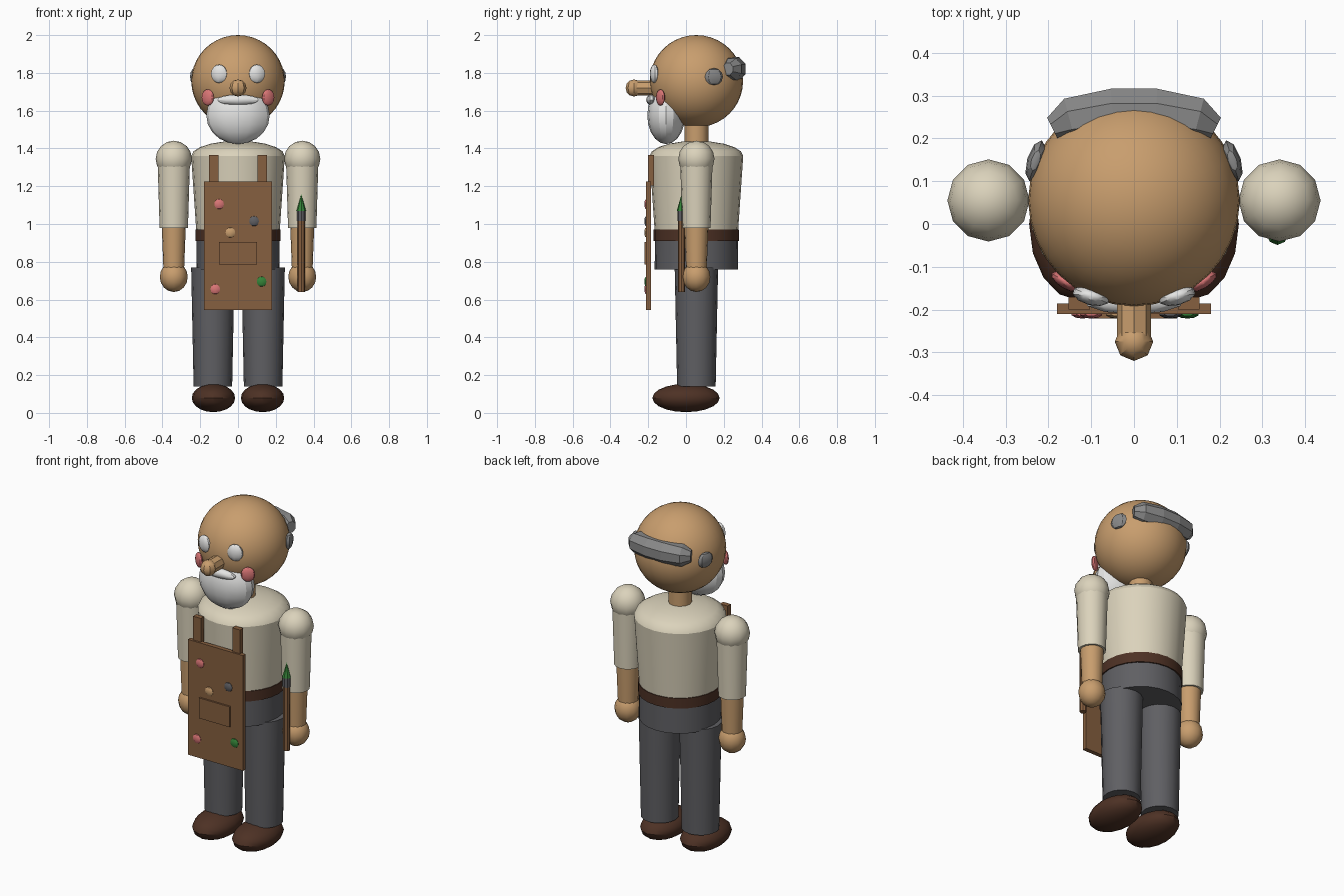
import bpy, math
from mathutils import Vector

cube = bpy.data.objects.get("Cube")
if cube:
    bpy.data.objects.remove(cube, do_unlink=True)


def material(name, r, g, b):
    m = bpy.data.materials.new(name)
    m.use_nodes = True
    m.diffuse_color = (r, g, b, 1)
    m.node_tree.nodes["Principled BSDF"].inputs["Base Color"].default_value = (r, g, b, 1)
    return m


skin = material("skin tan", 0.58, 0.34, 0.155)
shirt = material("cream cloth", 0.71, 0.65, 0.50)
apron = material("brown apron", 0.24, 0.115, 0.05)
trousers = material("dark grey cloth", 0.115, 0.115, 0.125)
leather = material("dark leather", 0.075, 0.031, 0.018)
white = material("white", 0.78, 0.78, 0.77)
grey = material("grey hair", 0.25, 0.25, 0.25)
pink = material("pink", 0.70, 0.18, 0.18)
green = material("green", 0.035, 0.23, 0.04)

CY = 0.055  # depth of the body axis
SIDES = (("left", 1), ("right", -1))


def finish(name, mat, angle=32):
    o = bpy.context.object
    o.name = name
    o.data.materials.append(mat)
    bpy.ops.object.transform_apply(location=False, rotation=True, scale=True)
    if angle:
        bpy.ops.object.shade_smooth_by_angle(angle=math.radians(angle))
    return o


def ball(name, mat, loc, radii, seg=12, rings=8, rot=(0, 0, 0), angle=32):
    bpy.ops.mesh.primitive_uv_sphere_add(segments=seg, ring_count=rings, radius=1,
                                         location=loc, rotation=rot)
    bpy.context.object.scale = radii
    return finish(name, mat, angle)


def tube(name, mat, x, y, z0, z1, r0, r1, seg=16):
    bpy.ops.mesh.primitive_cone_add(vertices=seg, radius1=r0, radius2=r1, depth=z1 - z0,
                                    location=(x, y, (z0 + z1) / 2))
    return finish(name, mat)


def box(name, mat, loc, size):
    bpy.ops.mesh.primitive_cube_add(size=1, location=loc)
    bpy.context.object.scale = size
    return finish(name, mat, 0)


# Head and neck
ball("head", skin, (0, CY, 1.756), (0.247, 0.247, 0.244), 32, 20)
tube("neck", skin, 0, CY, 1.40, 1.56, 0.063, 0.063, 12)

# Nose pointing forward with a rounded tip
bpy.ops.mesh.primitive_cylinder_add(vertices=8, radius=0.04, depth=0.15,
                                    location=(0, -0.205, 1.72), rotation=(math.pi / 2, 0, 0))
finish("nose", skin)
ball("nose_tip", skin, (0, -0.275, 1.72), (0.045, 0.045, 0.045), 8, 6)

# Beard and moustache
ball("beard", white, (0, -0.105, 1.575), (0.168, 0.1, 0.152), 16, 10, angle=20)
ball("moustache", white, (0, -0.183, 1.657), (0.115, 0.028, 0.028), 10, 8)

# Eyes, cheeks and side hair
for side, s in SIDES:
    ball(side + "_eye", white, (0.1 * s, -0.168, 1.795), (0.045, 0.022, 0.049), 10, 8,
         (0, 0, 0.25 * s))
    ball(side + "_cheek", pink, (0.16 * s, -0.135, 1.67), (0.038, 0.016, 0.043), 12, 8,
         (0, 0, 0.55 * s))
    ball(side + "_side_hair", grey, (0.23 * s, 0.148, 1.78), (0.02, 0.05, 0.045), 8, 6,
         (0, 0, 0.3 * s))

# Hair band round the back of the head, swept along an arc
path = [(-0.19, 0.222, 0.5), (-0.15, 0.242, 0.9), (-0.05, 0.258, 1),
        (0.05, 0.258, 1), (0.15, 0.242, 0.9), (0.19, 0.222, 0.5)]
verts, faces, n = [], [], 8
for i, (x, y, k) in enumerate(path):
    a, b = path[max(i - 1, 0)], path[min(i + 1, len(path) - 1)]
    out = Vector((a[1] - b[1], b[0] - a[0], 0)).normalized()
    for j in range(n):
        t = math.tau * (j + 0.5) / n
        p = Vector((x, y, 1.82)) + out * 0.063 * k * math.cos(t)
        verts.append((p.x, p.y, p.z + 0.068 * k * math.sin(t)))
for i in range(len(path) - 1):
    for j in range(n):
        c, d = i * n + j, i * n + (j + 1) % n
        faces.append((c, c + n, d + n, d))
faces += [tuple(range(n)), tuple(reversed(range(len(verts) - n, len(verts))))]
mesh = bpy.data.meshes.new("back_hair")
mesh.from_pydata(verts, [], faces)
mesh.materials.append(grey)
bpy.context.collection.objects.link(bpy.data.objects.new("back_hair", mesh))

# Torso, belt and hips
tube("torso", shirt, 0, CY, 0.95, 1.36, 0.22, 0.248, 24)
ball("shoulder_yoke", shirt, (0, CY, 1.36), (0.248, 0.248, 0.08), 24, 10)
tube("belt", leather, 0, CY, 0.91, 0.97, 0.226, 0.226, 24)
tube("hips", trousers, 0, CY, 0.76, 0.915, 0.221, 0.219, 24)

# Arms, legs and shoes
for side, s in SIDES:
    x = 0.34 * s
    ball(side + "_shoulder", shirt, (x, CY, 1.345), (0.096, 0.096, 0.096), 12, 8)
    tube(side + "_sleeve", shirt, x, CY, 0.98, 1.34, 0.075, 0.086)
    tube(side + "_forearm", skin, x, CY, 0.74, 1.0, 0.054, 0.064)
    ball(side + "_hand", skin, (x, CY, 0.72), (0.074, 0.074, 0.08), 12, 8)
    tube(side + "_leg", trousers, 0.133 * s, CY, 0.14, 0.77, 0.102, 0.115)
    ball(side + "_shoe", leather, (0.13 * s, 0, 0.079), (0.115, 0.178, 0.075), 16, 10)

# Apron with straps and pocket
box("apron_panel", apron, (0, -0.198, 0.885), (0.36, 0.025, 0.68))
box("apron_pocket", apron, (0, -0.214, 0.845), (0.2, 0.014, 0.12))
for side, s in SIDES:
    box(side + "_apron_strap", apron, (0.128 * s, -0.185, 1.285), (0.05, 0.03, 0.16))

# Paint spots on the apron
spots = [(-0.1, 1.105, pink), (0.085, 1.015, trousers), (-0.04, 0.955, skin),
         (-0.12, 0.655, pink), (0.125, 0.695, green)]
for i, (x, z, mat) in enumerate(spots):
    ball("paint_spot_%d" % (i + 1), mat, (x, -0.21, z), (0.027, 0.011, 0.027), 10, 6)

# Paintbrush held in the left hand
bx, by = 0.335, -0.024
tube("brush_handle", apron, bx, by, 0.64, 1.02, 0.019, 0.019, 8)
tube("brush_ferrule", trousers, bx, by, 1.015, 1.075, 0.022, 0.022, 8)
tube("brush_tip", green, bx, by, 1.07, 1.157, 0.025, 0, 8)
